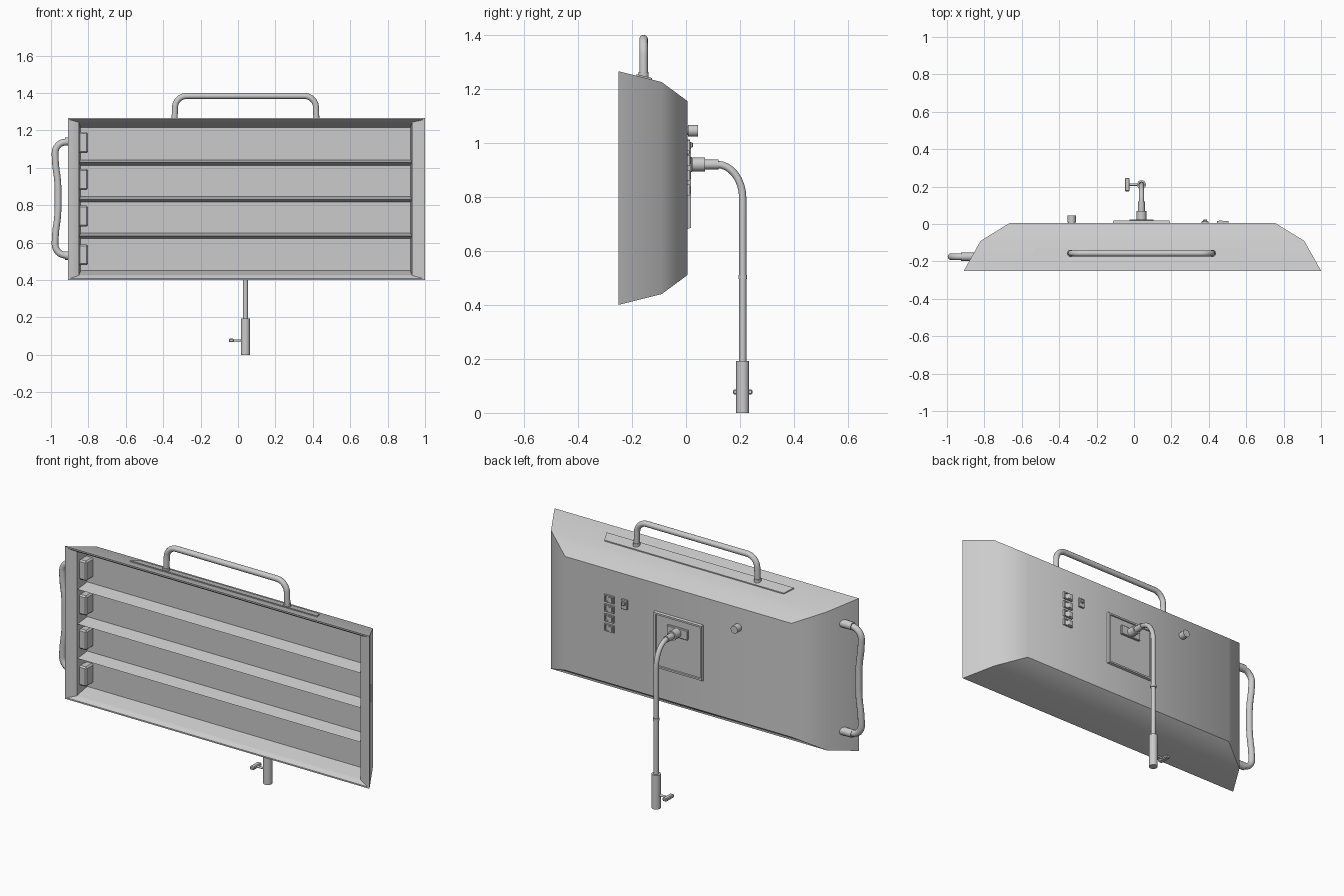
import bpy, bmesh, math
from mathutils import Vector

if "Cube" in bpy.data.objects:
    bpy.data.objects.remove(bpy.data.objects["Cube"], do_unlink=True)

metal = bpy.data.materials.new("plain grey")
metal.use_nodes = True
GREY = (0.6, 0.6, 0.6, 1)
metal.diffuse_color = GREY
metal.node_tree.nodes["Principled BSDF"].inputs["Base Color"].default_value = GREY


def finish(obj, angle=35):
    obj.data.materials.clear()
    obj.data.materials.append(metal)
    bpy.ops.object.select_all(action='DESELECT')
    obj.select_set(True)
    bpy.context.view_layer.objects.active = obj
    bpy.ops.object.shade_smooth_by_angle(angle=math.radians(angle))
    return obj


def from_bmesh(name, bm, angle=35):
    mesh = bpy.data.meshes.new(name)
    bm.to_mesh(mesh)
    bm.free()
    obj = bpy.data.objects.new(name, mesh)
    bpy.context.collection.objects.link(obj)
    return finish(obj, angle)


def loft(name, rings, angle=35):
    """Join rectangles given as (y, x0, x1, z0, z1); cap both ends."""
    bm = bmesh.new()
    loops = [[bm.verts.new(p) for p in ((a, y, c), (b, y, c), (b, y, d), (a, y, d))]
             for y, a, b, c, d in rings]
    for lo, hi in zip(loops, loops[1:]):
        for i in range(4):
            j = (i + 1) % 4
            bm.faces.new((lo[i], lo[j], hi[j], hi[i]))
    bm.faces.new(loops[0][::-1])
    bm.faces.new(loops[-1])
    bmesh.ops.recalc_face_normals(bm, faces=bm.faces)
    return from_bmesh(name, bm, angle)


def box(name, center, size, bevel=0.0):
    bm = bmesh.new()
    bmesh.ops.create_cube(bm, size=1)
    for v in bm.verts:
        v.co = Vector(center) + v.co * Vector(size)
    if bevel:
        bmesh.ops.bevel(bm, geom=bm.edges[:], offset=bevel, segments=1, affect='EDGES')
    return from_bmesh(name, bm, 20)


def rod(name, start, end, radius, sides=20):
    a, b = Vector(start), Vector(end)
    bm = bmesh.new()
    bmesh.ops.create_cone(bm, cap_ends=True, segments=sides, radius1=radius,
                          radius2=radius, depth=(b - a).length)
    turn = (b - a).to_track_quat('Z', 'Y')
    for v in bm.verts:
        v.co = turn @ v.co + (a + b) / 2
    return from_bmesh(name, bm)


def tube(name, points, radius, fillet):
    """Sweep a round tube along a path with rounded corners."""
    pts = [Vector(p) for p in points]
    path = [pts[0]]
    for p, q, r in zip(pts, pts[1:], pts[2:]):
        a = q + (p - q).normalized() * min(fillet, (p - q).length / 2)
        b = q + (r - q).normalized() * min(fillet, (r - q).length / 2)
        for i in range(9):
            t = i / 8
            # weighted conic gives a circular arc on right angles
            w = math.sqrt(2) * t * (1 - t)
            path.append((a * (1 - t) ** 2 + q * w + b * t * t)
                        / ((1 - t) ** 2 + w + t * t))
    path.append(pts[-1])
    curve = bpy.data.curves.new(name, 'CURVE')
    curve.dimensions = '3D'
    curve.bevel_depth = radius
    curve.bevel_resolution = 4
    curve.use_fill_caps = True
    spline = curve.splines.new('POLY')
    spline.points.add(len(path) - 1)
    for sp, p in zip(spline.points, path):
        sp.co = (*p, 1)
    obj = bpy.data.objects.new(name, curve)
    bpy.context.collection.objects.link(obj)
    bpy.ops.object.select_all(action='DESELECT')
    obj.select_set(True)
    bpy.context.view_layer.objects.active = obj
    bpy.ops.object.convert(target='MESH')
    return finish(bpy.context.object, 40)


# Tapered housing with a recessed front opening
loft("housing", [
    (0.005, -0.665, 0.755, 0.51, 1.155),
    (-0.09, -0.82, 0.91, 0.44, 1.225),
    (-0.25, -0.91, 1.0, 0.40, 1.265),
    (-0.25, -0.90, 0.99, 0.408, 1.257),
    (-0.23, -0.85, 0.93, 0.425, 1.243),
    (-0.14, -0.84, 0.92, 0.45, 1.215),
])

# Reflector: four flat troughs divided by pointed ridges
profile = [(-0.23, 0.426), (-0.15, 0.45)]
for z in (0.635, 0.83, 1.027):
    profile += [(-0.15, z - 0.014), (-0.225, z), (-0.15, z + 0.016)]
profile += [(-0.15, 1.215), (-0.23, 1.242)]
bm = bmesh.new()
rows = [[bm.verts.new((x, y, z)) for x in (-0.85, 0.93)] for y, z in profile]
for lo, hi in zip(rows, rows[1:]):
    bm.faces.new((lo[0], lo[1], hi[1], hi[0]))
from_bmesh("reflector", bm, 20)

# Lamp sockets along one end of the troughs
for i, z in enumerate((0.535, 0.742, 0.938, 1.135)):
    box(f"lamp_socket_{i + 1}", (-0.827, -0.18, z), (0.05, 0.07, 0.112), 0.008)

# Top carrying handle on its mounting plate
def top_z(y):
    return 1.265 - (y + 0.25) * 0.25


bm = bmesh.new()
outline = [(-0.55, -0.183), (0.625, -0.183), (0.60, -0.125), (-0.525, -0.125)]
base = [bm.verts.new((x, y, top_z(y) - 0.005)) for x, y in outline]
lid = [bm.verts.new((x, y, top_z(y) + 0.006)) for x, y in outline]
bm.faces.new(base[::-1])
bm.faces.new(lid)
for i in range(4):
    j = (i + 1) % 4
    bm.faces.new((base[i], base[j], lid[j], lid[i]))
from_bmesh("top_handle_plate", bm, 20)

Y = -0.157
tube("top_handle", [(-0.34, Y, 1.23), (-0.335, Y, 1.384), (0.415, Y, 1.384),
                    (0.42, Y, 1.23)], 0.016, 0.06)
for side, x in (("right", -0.34), ("left", 0.42)):
    rod(f"top_handle_foot_{side}", (x, Y, 1.23), (x, Y, 1.262), 0.019)

# Contoured side handle with thicker end sleeves
Y = -0.175
tube("side_handle", [(-0.86, Y, 1.14), (-0.978, Y, 1.135), (-0.978, Y, 1.02),
                     (-0.962, Y, 0.93), (-0.962, Y, 0.74), (-0.978, Y, 0.65),
                     (-0.978, Y, 0.535), (-0.86, Y, 0.53)], 0.018, 0.055)
for end, z in (("upper", 1.14), ("lower", 0.53)):
    rod(f"side_handle_sleeve_{end}", (-0.85, Y, z), (-0.925, Y, z), 0.022)

# Rear mounting plate with a raised border and socket
loft("rear_plate", [(0.0, -0.115, 0.195, 0.68, 1.0), (0.018, -0.11, 0.19, 0.685, 0.995),
                    (0.018, -0.10, 0.18, 0.695, 0.985), (0.012, -0.098, 0.178, 0.697, 0.983)], 20)
box("rear_socket_plate", (0.04, 0.014, 0.92), (0.13, 0.02, 0.055), 0.003)

# Bent support arm
X, ARM_Y = 0.04, 0.21
rod("arm_collar", (X, 0.015, 0.92), (X, 0.07, 0.92), 0.026)
tube("support_arm", [(X, 0.02, 0.92), (X, ARM_Y, 0.92), (X, ARM_Y, 0.1)], 0.0135, 0.125)
tube("arm_upper_sleeve", [(X, 0.06, 0.92), (X, 0.12, 0.92)], 0.018, 0.01)
rod("arm_joint", (X, ARM_Y, 0.495), (X, ARM_Y, 0.51), 0.0165)
rod("arm_foot_sleeve", (X, ARM_Y, 0), (X, ARM_Y, 0.193), 0.024)

# Clamp screw on the foot
rod("clamp_screw", (X, ARM_Y, 0.077), (-0.035, ARM_Y, 0.077), 0.006, 12)
box("clamp_wing", (-0.036, ARM_Y, 0.077), (0.026, 0.072, 0.018), 0.004)

# Rear controls: rockers in open frames, a toggle and a knob
for i, z in enumerate((0.99, 0.935, 0.88, 0.825)):
    loft(f"rocker_frame_{i + 1}", [
        (0.0, 0.445, 0.505, z - 0.02, z + 0.02), (0.015, 0.445, 0.505, z - 0.02, z + 0.02),
        (0.015, 0.452, 0.498, z - 0.014, z + 0.014), (0.007, 0.452, 0.498, z - 0.014, z + 0.014)], 20)
    rocker = loft(f"rocker_{i + 1}", [(0.005, 0.454, 0.496, z - 0.013, z + 0.013),
                                      (0.018, 0.454, 0.472, z - 0.013, z + 0.013)], 20)
box("toggle_frame", (0.38, 0.008, 0.985), (0.036, 0.014, 0.055), 0.002)
box("toggle", (0.38, 0.015, 0.992), (0.02, 0.02, 0.02), 0.003)
rod("knob_stem", (-0.333, 0.0, 1.045), (-0.333, 0.02, 1.045), 0.016)
rod("knob", (-0.333, 0.008, 1.045), (-0.333, 0.045, 1.045), 0.022, 12)
